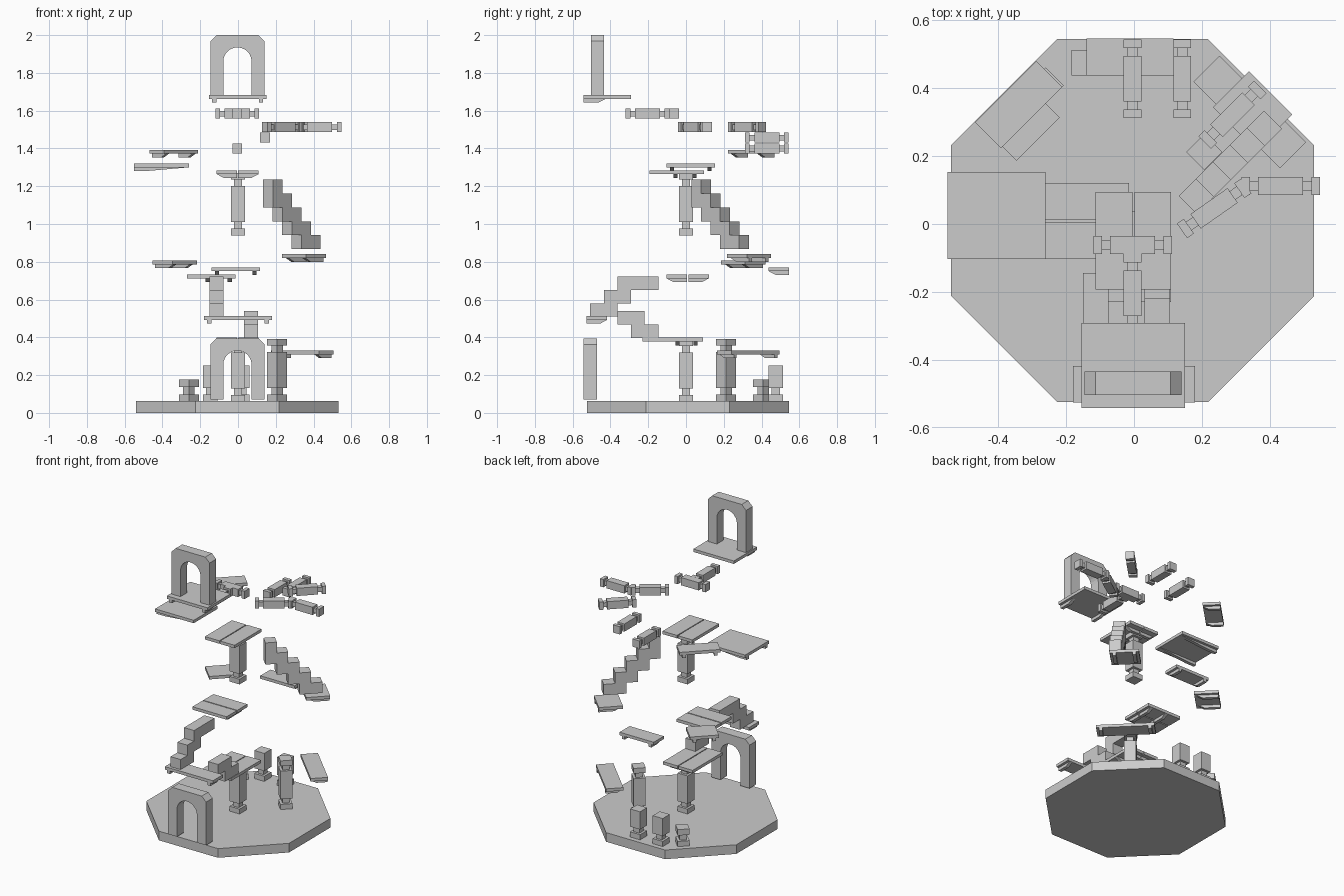
import bpy, bmesh
from math import sin, cos, pi, radians
from mathutils import Matrix, Vector

if "Cube" in bpy.data.objects:
    bpy.data.objects.remove(bpy.data.objects["Cube"])


def finish(name, bm, loc=(0, 0, 0), rot=(0, 0, 0)):
    bmesh.ops.recalc_face_normals(bm, faces=bm.faces)
    me = bpy.data.meshes.new(name)
    bm.to_mesh(me)
    bm.free()
    ob = bpy.data.objects.new(name, me)
    ob.location = loc
    ob.rotation_euler = [radians(a) for a in rot]
    bpy.context.collection.objects.link(ob)
    return ob


def add_box(bm, size, centre):
    m = Matrix.Translation(centre) @ Matrix.Diagonal((*size, 1))
    bmesh.ops.create_cube(bm, size=1, matrix=m)


def add_prism(bm, pts, axis, thick, offset=0.0):
    """Extrude a (u, z) outline symmetrically along 'x' (u=y) or 'y' (u=x)."""
    a = offset - thick / 2
    ring = [bm.verts.new((a, u, z) if axis == 'x' else (u, a, z)) for u, z in pts]
    face = bm.faces.new(ring)
    res = bmesh.ops.extrude_face_region(bm, geom=[face])
    vec = Vector((thick, 0, 0) if axis == 'x' else (0, thick, 0))
    bmesh.ops.translate(bm, vec=vec, verts=[g for g in res['geom'] if isinstance(g, bmesh.types.BMVert)])


def arch(name, loc):
    w, h, c, r, spring = 0.143, 0.325, 0.032, 0.075, 0.185
    pts = [(-w, 0), (-w, h - c), (-w + c, h), (w - c, h), (w, h - c), (w, 0), (r, 0)]
    pts += [(r * cos(i * pi / 12), spring + r * sin(i * pi / 12)) for i in range(13)]
    pts += [(-r, 0)]
    bm = bmesh.new()
    add_prism(bm, pts, 'y', 0.07)
    finish(name, bm, loc)


# Ledge: slab on two sloped brackets, outer edge on local -y, z is the top
def ledge(name, x, y, z, length, width, turn, brackets=None, flat=None):
    bm = bmesh.new()
    add_box(bm, (length, width, 0.02), (0, 0, -0.01))
    o = -width / 2
    flat = flat or width * 0.65
    end = min(width, flat + 0.04)
    if name == "landing_wide":
        end = width
    for bx in brackets or (length / 2 - 0.028, 0.028 - length / 2):
        add_prism(bm, [(o, -0.02), (o, -0.04), (o + flat, -0.04), (o + end, -0.02)], 'x', 0.022, bx)
    finish(name, bm, (x, y, z), (0, 0, turn))


# Pillar: base, neck, shaft, neck, cap; parts limits how much survives
def pillar(name, loc, rot=(0, 0, 0), scale=1.0, heights=(0.035, 0.035, 0.19, 0.035, 0.035), centred=False):
    bm = bmesh.new()
    z = -sum(heights) / 2 if centred else 0
    for i, h in enumerate(heights):
        w = 0.043 if i % 2 else 0.075
        add_box(bm, (w, w, h), (0, 0, z + h / 2))
        z += h
    bmesh.ops.scale(bm, vec=(scale,) * 3, verts=bm.verts)
    finish(name, bm, loc, rot)


def stairs(name, pts, loc, turn=0):
    bm = bmesh.new()
    add_prism(bm, pts, 'x', 0.075)
    finish(name, bm, loc, (0, 0, turn))


# Octagonal base
bm = bmesh.new()
ring = [bm.verts.new((0.579 * cos(pi / 8 + i * pi / 4), 0.579 * sin(pi / 8 + i * pi / 4), 0)) for i in range(8)]
res = bmesh.ops.extrude_face_region(bm, geom=[bm.faces.new(ring)])
bmesh.ops.translate(bm, vec=(0, 0, 0.062), verts=[g for g in res['geom'] if isinstance(g, bmesh.types.BMVert)])
finish("octagon_base", bm, (-0.004, 0.01, 0))

# Entrance arch and summit arch
arch("entrance_arch", (-0.003, -0.507, 0.07))
arch("summit_arch", (-0.003, -0.469, 1.675))

# Ledges: name, x, y, top z, length, width, turn
for row in [
    ("ledge_front", 0, -0.472, 0.512, 0.36, 0.108, 0),
    ("ledge_right_low", 0.341, 0.33, 0.33, 0.36, 0.108, 135),
    ("ledge_right_mid", 0.349, 0.333, 0.84, 0.18, 0.15, 135),
    ("ledge_left_mid", -0.335, 0.303, 0.806, 0.18, 0.15, -135),
    ("ledge_left_high", -0.34, 0.352, 1.393, 0.255, 0.108, -135),
    ("ledge_back", -0.012, 0.492, 0.77, 0.256, 0.108, 180),
]:
    ledge(*row)
ledge("landing_wide", -0.405, 0.025, 1.32, 0.255, 0.29, -90, flat=0.06)
ledge("landing_summit", -0.002, -0.417, 1.682, 0.304, 0.25, 0, flat=0.075)

# Paired landings around the centre
for s, side in ((-1, "a"), (1, "b")):
    ledge("landing_mid_" + side, -0.142, 0.009 + s * 0.0575, 0.732, 0.255, 0.108, 0 if s > 0 else 180,
          [-0.02 * s, 0.098 * s])
    for nm, y, z, ln, ys in (("landing_low_", -0.07, 0.398, 0.32, (-0.045, 0.05)),
                             ("landing_high_", -0.049, 1.284, 0.288, (-0.055, 0.045))):
        turn = -90 if s > 0 else 90
        ledge(nm + side, -0.002 + s * 0.057, y, z, ln, 0.108, turn, [-s * (v - y) for v in ys])

# Upright pillars
pillar("pillar_centre", (0, 0, 0.06))
pillar("pillar_right", (0.207, 0.212, 0.062), (0, 0, 45))
pillar("pillar_high", (0, 0, 0.94))
for i, x in enumerate((-0.147, 0.023)):
    pillar("broken_pillar_%d" % i, (x, 0.475, 0.062), heights=(0.035, 0.035, 0.12))
pillar("broken_pillar_short", (-0.26, 0.408, 0.062), (0, 0, 45), heights=(0.035, 0.04, 0.04))

# Floating beams: small pillars laid flat, (x, y, z, heading)
for i, (x, y, z, a) in enumerate([
    (-0.004, 0.428, 1.40, 90), (0.142, 0.428, 1.457, 90), (0.29, 0.322, 1.513, 45),
    (0.432, 0.112, 1.513, 0), (0.236, 0.046, 1.513, 35), (-0.004, -0.062, 1.584, 0), (-0.004, -0.204, 1.584, 90),
]):
    pillar("floating_beam_%d" % i, (x, y, z), (0, 90, a), 0.7, centred=True)

# Staircases as stepped side profiles (y, z)
stairs("stairs_front_left", [
    (-0.507, 0.51), (-0.507, 0.58), (-0.435, 0.58), (-0.435, 0.65), (-0.363, 0.65), (-0.363, 0.722),
    (-0.145, 0.722), (-0.145, 0.65), (-0.29, 0.65), (-0.29, 0.58), (-0.363, 0.58), (-0.363, 0.51)], (-0.113, 0, 0))
stairs("stairs_front_right", [
    (-0.363, 0.54), (-0.22, 0.54), (-0.22, 0.468), (-0.145, 0.468), (-0.145, 0.396),
    (-0.29, 0.396), (-0.29, 0.468), (-0.363, 0.468)], (0.068, 0, 0))
run, rise, top = 0.071, 0.0735, 1.235
upper, lower = [], []
for i in range(5):
    u0, u1 = (i - 2.5) * run, (i - 1.5) * run
    bottom = top - min(i + 2, 5) * rise
    upper += [(u0, top - i * rise), (u1, top - i * rise)]
    if i < 4:
        lower += [(u0, bottom), (u1, bottom)]
    else:
        lower[-1] = (u1, bottom)
stairs("stairs_upper_right", upper + lower[::-1], (0.284, 0.182, 0), -45)
